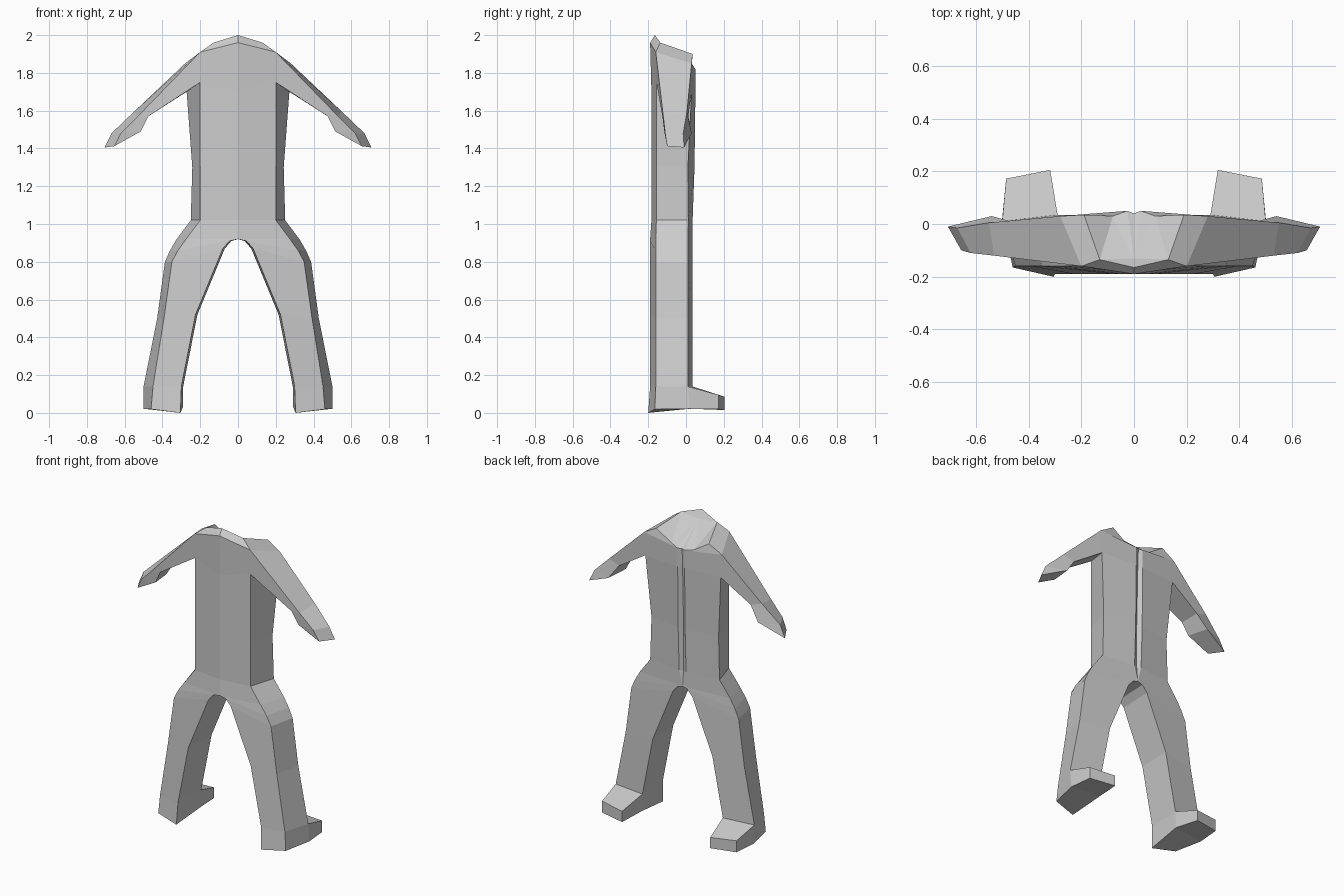
import bpy
import bmesh
from mathutils import Vector

if "Cube" in bpy.data.objects:
    bpy.data.objects.remove(bpy.data.objects["Cube"])

bm = bmesh.new()
V = Vector


def face(*points):
    """Add one polygon, dropping repeated corners."""
    corners = []
    for point in points:
        if not any((point - other).length < 1e-4 for other in corners):
            corners.append(point)
    if len(corners) > 2:
        bm.faces.new([bm.verts.new(point) for point in corners])


def loft(sections, closed=False):
    """Bridge consecutive sections that have equal point counts."""
    for lower, upper in zip(sections, sections[1:]):
        count = len(lower)
        for i in range(count if closed else count - 1):
            j = (i + 1) % count
            face(lower[i], lower[j], upper[j], upper[i])


def torso_section(z, back_x, side_y, spine_y, groove):
    """Half outline: breastbone, front corner, back corner, groove lip, groove."""
    return [V((0, -0.183, z)), V((0.2, -0.157, z)), V((back_x, side_y, z)),
            V((0.025, spine_y, z)), V((0, spine_y - groove, z))]


def leg_section(inner, outer, inner_z, outer_z):
    """Leg outline: inner front, outer front, outer back, inner back."""
    front_x, back_x = outer
    back_inner = max(inner - 0.01, 0)
    return [V((inner, -0.19, inner_z)), V((front_x, -0.16, outer_z)),
            V((back_x, 0.01, outer_z)), V((back_inner, 0.035, inner_z))]


# Torso up to the armpits
waist = torso_section(1.02, 0.25, 0.012, 0.035, 0.01)
belly = torso_section(1.3, 0.242, 0.01, 0.045, 0.02)
chest = torso_section(1.7, 0.272, 0.03, 0.05, 0.015)
chest[1].z = 1.75
loft([waist, belly, chest])

# Shoulders and chest top, with the arm opening left free
collar = V((0, -0.19, 1.96))
front_shoulder = V((0.2, -0.16, 1.91))
back_shoulder = V((0.28, 0.03, 1.85))
nape = V((0.025, 0.05, 1.82))
nape_groove = V((0, 0.04, 1.82))
face(chest[0], chest[1], front_shoulder, collar)
face(chest[2], chest[3], nape, back_shoulder)
face(chest[3], chest[4], nape_groove, nape)

# Collar ridge and hollow neck
peak = V((0, -0.165, 2))
neck_front = V((0.13, -0.135, 1.96))
neck_back = V((0.19, 0.035, 1.9))
hollow_front = V((0, -0.13, 1.95))
hollow = V((0.08, 0.03, 1.83))
face(collar, front_shoulder, neck_front, peak)
face(peak, neck_front, hollow_front)
face(front_shoulder, back_shoulder, neck_back, neck_front)
face(back_shoulder, nape, hollow, neck_back)
face(neck_front, neck_back, hollow)
face(neck_front, hollow, hollow_front)
face(hollow_front, hollow, nape)
face(hollow_front, nape, nape_groove)

# Arm: front top, back top, back bottom, front bottom, tapering to the hand edge
arm_root = [front_shoulder, back_shoulder, chest[2], chest[1]]
forearm = [V((0.53, -0.12, 1.57)), V((0.55, 0.005, 1.595)),
           V((0.475, 0.012, 1.57)), V((0.475, -0.125, 1.57))]
wrist = [V((0.62, -0.11, 1.48)), V((0.67, -0.015, 1.48)),
         V((0.54, 0.03, 1.48)), V((0.515, -0.115, 1.49))]
tip_front, tip_back = V((0.655, -0.1, 1.412)), V((0.706, -0.01, 1.405))
loft([arm_root, forearm, wrist, [tip_front, tip_back, tip_back, tip_front]], closed=True)

# Hip panels joining the waist to the top of the leg
groin = leg_section(0, (0.275, 0.325), 0.92, 0.92)
hip_top = [waist[0], waist[1], waist[2], waist[3]]
loft([hip_top, groin])
face(waist[3], waist[4], groin[3])

# Leg
inner_thigh = leg_section(0.045, (0.318, 0.36), 0.91, 0.86)
thigh = leg_section(0.08, (0.35, 0.387), 0.87, 0.8)
knee = leg_section(0.225, (0.392, 0.428), 0.52, 0.5)
ankle = leg_section(0.3, (0.45, 0.5), 0.14, 0.14)
loft([groin, inner_thigh, thigh, knee, ankle], closed=True)

# Foot, pointing backwards
sole = [V((0.305, -0.2, 0)), V((0.46, -0.165, 0.02)),
        V((0.5, 0.02, 0.022)), V((0.292, 0.04, 0.03))]
toe_top = [V((0.485, 0.172, 0.095)), V((0.318, 0.205, 0.085))]
toe_base = [V((0.485, 0.172, 0.02)), V((0.318, 0.205, 0.015))]
for i in (0, 1, 3):
    j = (i + 1) % 4
    if i != 1:
        face(ankle[i], ankle[j], sole[j], sole[i])
face(ankle[1], ankle[2], sole[2], sole[1])
face(ankle[2], ankle[3], toe_top[1], toe_top[0])
face(ankle[2], toe_top[0], toe_base[0], sole[2])
face(ankle[3], sole[3], toe_base[1], toe_top[1])
face(toe_top[0], toe_top[1], toe_base[1], toe_base[0])
face(sole[2], toe_base[0], toe_base[1], sole[3])
face(*sole)

# Mirror the half and close the surface
bmesh.ops.remove_doubles(bm, verts=bm.verts[:], dist=1e-4)
geometry = bm.verts[:] + bm.edges[:] + bm.faces[:]
bmesh.ops.mirror(bm, geom=geometry, axis='X', merge_dist=1e-4)
bmesh.ops.remove_doubles(bm, verts=bm.verts[:], dist=1e-4)
bmesh.ops.recalc_face_normals(bm, faces=bm.faces[:])

mesh = bpy.data.meshes.new("headless_body")
bm.to_mesh(mesh)
bm.free()
body = bpy.data.objects.new("headless_body", mesh)
bpy.context.collection.objects.link(body)

# Plain grey surface
grey = bpy.data.materials.new("light_grey")
grey.use_nodes = True
colour = (0.6, 0.6, 0.6, 1)
grey.diffuse_color = colour
grey.node_tree.nodes["Principled BSDF"].inputs["Base Color"].default_value = colour
mesh.materials.append(grey)
